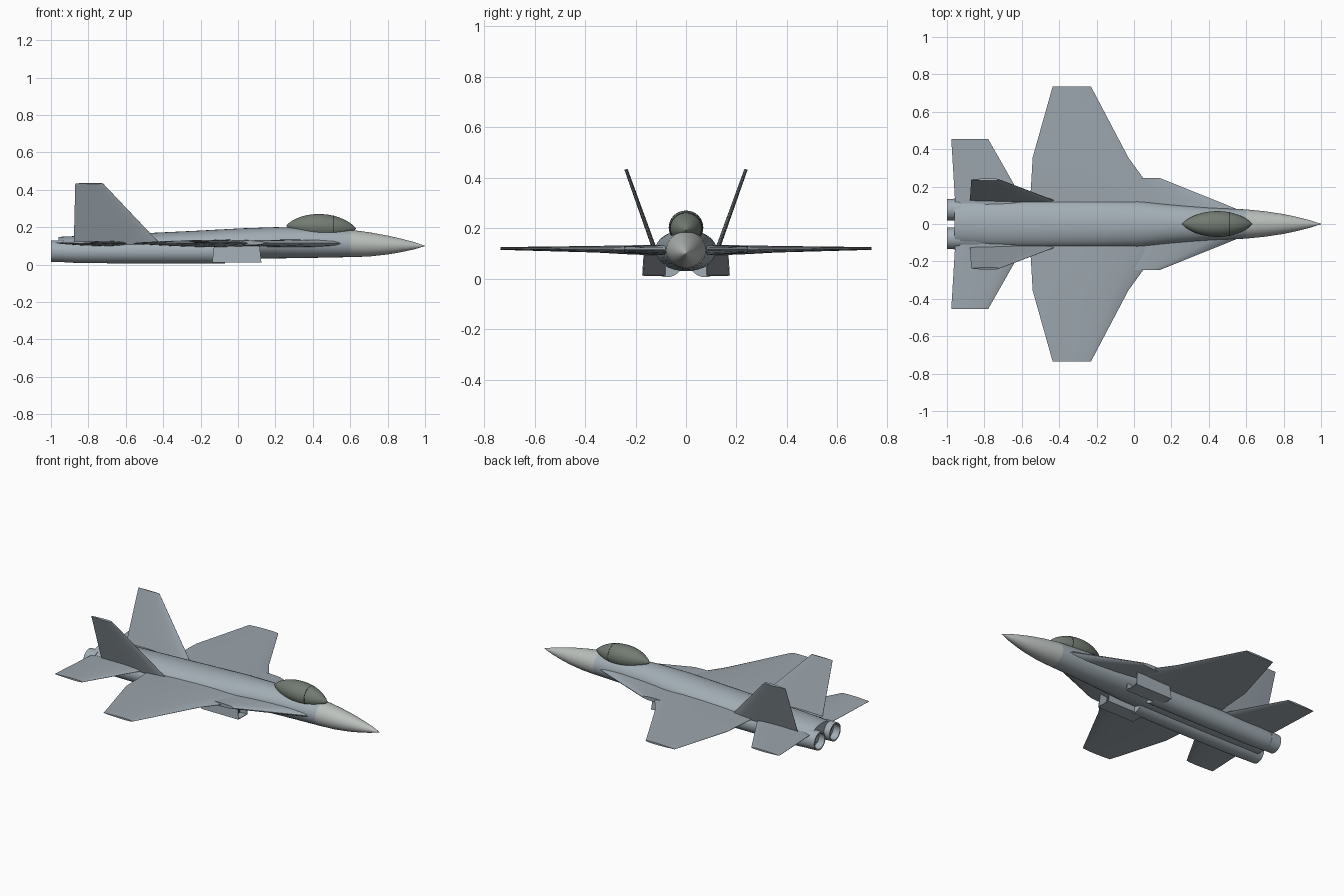
import bpy, bmesh, math
from mathutils import Vector

if "Cube" in bpy.data.objects:
    bpy.data.objects.remove(bpy.data.objects["Cube"])


def material(name, r, g, b):
    m = bpy.data.materials.new(name)
    m.diffuse_color = (r, g, b, 1)
    m.use_nodes = True
    m.node_tree.nodes["Principled BSDF"].inputs["Base Color"].default_value = m.diffuse_color
    return m


BODY = material("body_grey", 0.36, 0.42, 0.46)
WING = material("wing_grey", 0.33, 0.38, 0.42)
NOSE = material("nose_grey", 0.50, 0.53, 0.51)
GLASS = material("canopy_tint", 0.17, 0.20, 0.17)
DARK = material("dark_interior", 0.05, 0.055, 0.06)


def finish(name, bm, mats, mirror=False, angle=30):
    bmesh.ops.recalc_face_normals(bm, faces=bm.faces[:])
    me = bpy.data.meshes.new(name)
    bm.to_mesh(me)
    bm.free()
    for m in mats:
        me.materials.append(m)
    ob = bpy.data.objects.new(name, me)
    bpy.context.collection.objects.link(ob)
    if mirror:
        mod = ob.modifiers.new("mirror", 'MIRROR')
        mod.use_axis = (False, True, False)
    bpy.ops.object.select_all(action='DESELECT')
    ob.select_set(True)
    bpy.context.view_layer.objects.active = ob
    bpy.ops.object.shade_smooth_by_angle(angle=math.radians(angle))
    return ob


def loft(name, rings, mats, mirror=False, closed=False, angle=30):
    """Skin a row of equal-length rings; closed joins last ring to first."""
    bm = bmesh.new()
    vs = [[bm.verts.new(p) for p in ring] for ring in rings]
    n = len(vs[0])
    pairs = list(zip(vs, vs[1:])) + ([(vs[-1], vs[0])] if closed else [])
    for a, b in pairs:
        for i in range(n):
            j = (i + 1) % n
            bm.faces.new((a[i], a[j], b[j], b[i]))
    if not closed:
        bm.faces.new(vs[0])
        bm.faces.new(vs[-1])
    return finish(name, bm, mats, mirror, angle)


def ellipse(x, hw, bottom, top, y=0, n=32):
    zc, hh = (top + bottom) / 2, (top - bottom) / 2
    return [(x, y + hw * math.cos(2 * math.pi * i / n),
             zc + hh * math.sin(2 * math.pi * i / n)) for i in range(n)]


def foil(lead, trail, origin, normal, thick, n=8):
    """Thin aerofoil ring between two x positions."""
    o, nrm = Vector(origin), Vector(normal).normalized()
    us = [(1 - math.cos(math.pi * i / n)) / 2 for i in range(n + 1)]
    half = [thick * (1.32 * math.sqrt(u) * (1 - u) + 0.04) for u in us]
    pts = [(u, h) for u, h in zip(us, half)]
    pts += [(u, -h) for u, h in reversed(list(zip(us, half)))]
    return [o + Vector((lead + (trail - lead) * u, 0, 0)) + nrm * h for u, h in pts]


# Fuselage and nose cone
loft("fuselage", [ellipse(*s) for s in (
    (0.60, 0.078, 0.040, 0.186), (0.40, 0.088, 0.036, 0.196),
    (0.20, 0.104, 0.033, 0.200), (0.02, 0.123, 0.030, 0.194),
    (-0.20, 0.125, 0.030, 0.182), (-0.45, 0.125, 0.030, 0.170),
    (-0.75, 0.124, 0.032, 0.158), (-0.96, 0.110, 0.036, 0.148))], [BODY])
loft("nose_cone", [ellipse(*s) for s in (
    (1.0, 0.001, 0.099, 0.101), (0.94, 0.020, 0.081, 0.121),
    (0.87, 0.038, 0.066, 0.139), (0.80, 0.053, 0.054, 0.155),
    (0.70, 0.068, 0.043, 0.173), (0.60, 0.078, 0.040, 0.186))], [NOSE])

# Canopy: pointed lens, with a bow frame
def canopy_radius(x):
    return 0.07 * max(0.01, 1 - abs((x - 0.445) / 0.187) ** 2.1) ** 0.8


def canopy_ring(x, grow=0.0):
    r = canopy_radius(x) + grow
    zc = 0.20 - 0.04 * (x - 0.445)
    return ellipse(x, r * 0.98, zc - r * 0.9, zc + r)


loft("canopy", [canopy_ring(0.258 + 0.374 * i / 20) for i in range(21)], [GLASS], angle=45)
loft("canopy_frame", [canopy_ring(0.507, 0.001), canopy_ring(0.512, 0.001)], [DARK])

# Engine nacelles and open nozzles
loft("engine_nacelle", [ellipse(x, r, 0.07 - r, 0.07 + r, 0.076) for x, r in (
    (-0.07, 0.064), (-0.5, 0.064), (-0.85, 0.062), (-0.955, 0.056))], [BODY], True)
loft("nozzle", [ellipse(x, r, 0.072 - r, 0.072 + r, 0.077) for x, r in (
    (-0.93, 0.059), (-1.0, 0.057), (-1.0, 0.049), (-0.93, 0.046))], [BODY], True, True)
loft("nozzle_interior", [ellipse(x, 0.048, 0.024, 0.120, 0.077) for x in (-0.945, -0.94)],
     [DARK], True)

# Intake boxes with a recessed dark mouth
bm = bmesh.new()
rear, front = [[bm.verts.new((x + dx * s, y, z)) for dx, y, z in (
    (0.01, 0.080, 0.012), (0.01, 0.174, 0.012), (0, 0.168, 0.105), (0, 0.080, 0.105))]
    for x, s in ((-0.128, -1), (0.115, 1))]
bm.faces.new(rear)
mouth = bm.faces.new(front)
for i in range(4):
    j = (i + 1) % 4
    bm.faces.new((rear[i], rear[j], front[j], front[i]))
bmesh.ops.recalc_face_normals(bm, faces=bm.faces[:])
bmesh.ops.inset_region(bm, faces=[mouth], thickness=0.006)
bmesh.ops.inset_region(bm, faces=[mouth], thickness=0.0005, depth=-0.05)
mouth.material_index = 1
finish("intake", bm, [BODY, DARK], True)

# Wings, leading-edge extensions and tailplanes (y, leading x, trailing x, z, thickness)
UP = (0, 0, 1)
for name, stations in (
    ("wing", ((0.06, 0.20, -0.56, 0.112, 0.040), (0.245, 0.05, -0.548, 0.115, 0.032),
              (0.355, -0.03, -0.542, 0.117, 0.024), (0.735, -0.23, -0.435, 0.120, 0.010))),
    ("wing_root_extension", ((0.06, 0.60, -0.25, 0.113, 0.040),
                             (0.245, 0.14, -0.12, 0.116, 0.022))),
    ("tailplane", ((0.06, -0.555, -0.953, 0.112, 0.028), (0.455, -0.78, -0.977, 0.117, 0.010)))):
    loft(name, [foil(le, te, (0, y, z), UP, t) for y, le, te, z, t in stations], [WING], True)

# Twin canted fins
CANT = (0, 0.305, -0.11)
loft("tail_fin", [foil(le, te, (0, y, z), CANT, t) for y, z, le, te, t in (
    (0.122, 0.11, -0.415, -0.878, 0.016), (0.238, 0.434, -0.722, -0.870, 0.012))], [WING], True)
